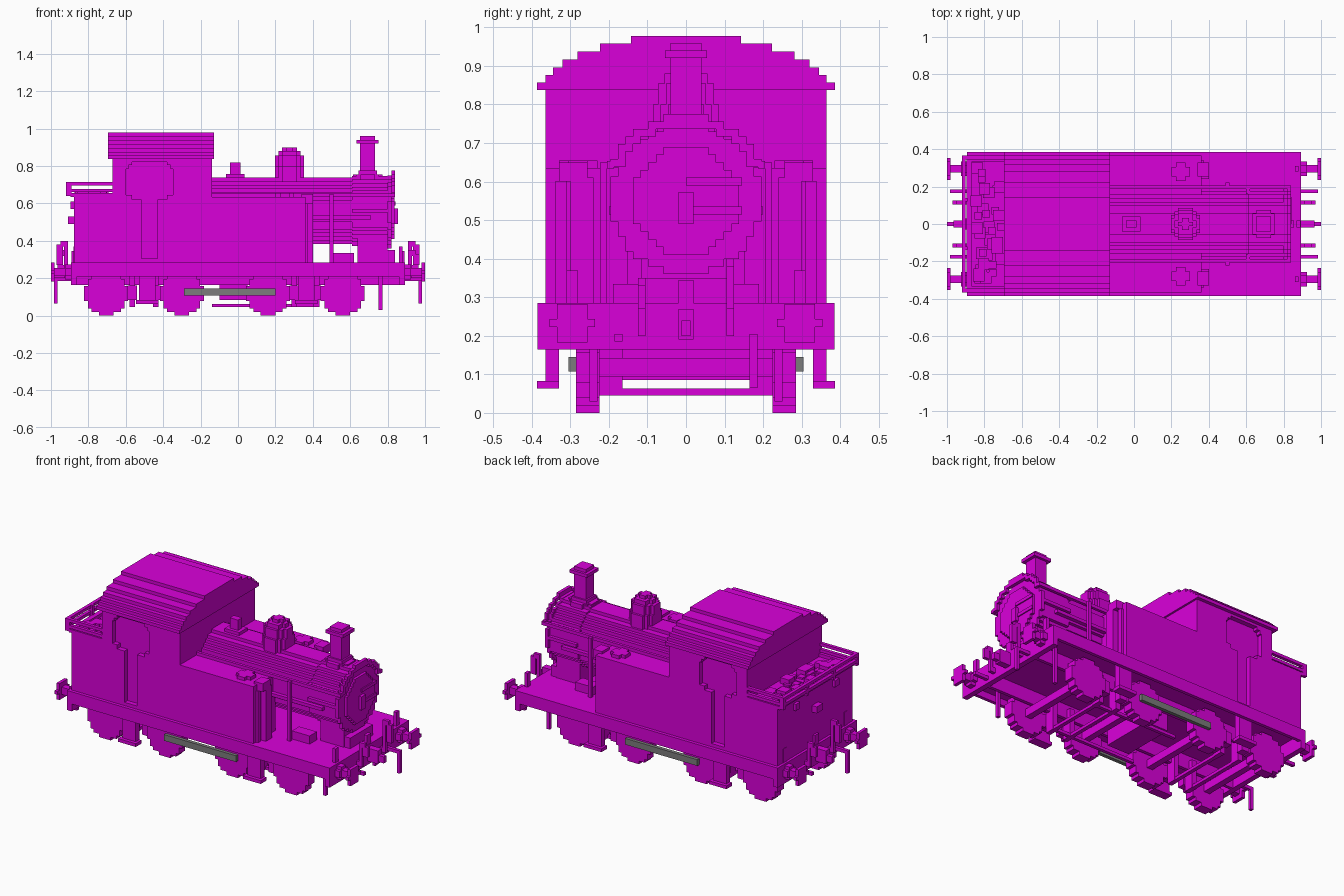
import bpy, bmesh, math, random

old = bpy.data.objects.get("Cube")
if old:
    bpy.data.objects.remove(old, do_unlink=True)

V = 0.0196  # step size of the blocky style


def material(name, rgb):
    m = bpy.data.materials.new(name)
    m.use_nodes = True
    m.diffuse_color = (*rgb, 1)
    m.node_tree.nodes["Principled BSDF"].inputs["Base Color"].default_value = (*rgb, 1)
    return m


MAGENTA = material("magenta", (0.7, 0.0, 0.7))
GREY = material("grey", (0.2, 0.2, 0.2))


def prism(name, axis, a, b, rows, mat=MAGENTA):
    """Stepped outline of rows (z0, z1, low, high), extruded from a to b along axis."""
    right, left = [], []
    for z0, z1, lo, hi in rows:
        for side, u in ((right, hi), (left, lo)):
            if len(side) > 1 and abs(side[-1][0] - u) < 1e-6:
                side[-1] = (u, z1)
            else:
                side += [(u, z0), (u, z1)]
    put = {"x": lambda u, w, d: (d, u, w), "y": lambda u, w, d: (u, d, w),
           "z": lambda u, w, d: (u, w, d)}[axis]
    bm = bmesh.new()
    face = bm.faces.new([bm.verts.new(put(u, w, a)) for u, w in right + left[::-1]])
    new = bmesh.ops.extrude_face_region(bm, geom=[face])["geom"]
    shift = put(0, 0, b - a)
    bmesh.ops.translate(bm, vec=shift, verts=[g for g in new if isinstance(g, bmesh.types.BMVert)])
    bmesh.ops.recalc_face_normals(bm, faces=bm.faces)
    me = bpy.data.meshes.new(name)
    bm.to_mesh(me)
    bm.free()
    me.materials.append(mat)
    ob = bpy.data.objects.new(name, me)
    bpy.context.collection.objects.link(ob)
    return ob


def box(name, x0, x1, y0, y1, z0, z1, mat=MAGENTA):
    return prism(name, "x", x0, x1, [(z0, z1, y0, y1)], mat)


def pair(name, x0, x1, y0, y1, z0, z1, mat=MAGENTA):
    box(name + "_left", x0, x1, y0, y1, z0, z1, mat)
    box(name + "_right", x0, x1, -y1, -y0, z0, z1, mat)


def disc(r, cu, cw, step=V):
    """Rows of a stepped circle."""
    n = max(2, round(2 * r / step))
    h = 2 * r / n
    rows = []
    for i in range(n):
        m = -r + (i + 0.5) * h
        w = max(1, round(math.sqrt(r * r - m * m) / step)) * step
        rows.append((cw - r + i * h, cw - r + (i + 1) * h, cu - w, cu + w))
    return rows


def sym(levels):
    """Rows from (z0, z1, half width)."""
    return [(a, b, -w, w) for a, b, w in levels]


# Footplate, valances, frames and buffer beams
box("footplate", -0.89, 0.89, -0.385, 0.385, 0.25, 0.285)
pair("valance", -0.89, 0.89, 0.365, 0.385, 0.21, 0.285)
pair("frame", -0.87, 0.87, 0.19, 0.21, 0.165, 0.255)
for s, end in ((1, "front"), (-1, "rear")):
    def ex(name, a, b, *rest):
        box(end + "_" + name, min(s * a, s * b), max(s * a, s * b), *rest)
    ex("buffer_beam", 0.86, 0.893, -0.385, 0.385, 0.165, 0.285)
    for y in (-0.295, 0.295):
        for nm, a, b, r in (("collar", 0.89, 0.925, 0.04), ("shank", 0.92, 0.985, 0.022), ("head", 0.98, 1.0, 0.05)):
            prism(end + "_buffer_" + nm, "x", s * a, s * b, disc(r, y, 0.233))
        ex("lamp_iron", 0.86, 0.88, y - 0.015, y + 0.015, 0.285, 0.37)
    # Coupling hook, pipes and hoses
    ex("hook", 0.89, 0.965, -0.02, 0.02, 0.19, 0.27)
    ex("hook_tip", 0.965, 1.0, -0.012, 0.012, 0.2, 0.24)
    ex("centre_lamp_iron", 0.87, 0.89, -0.02, 0.02, 0.285, 0.345)
    for y in (-0.115, 0.115):
        top = 0.4 if y * s > 0 else 0.35
        ex("pipe_post", 0.89, 0.93, y - 0.01, y + 0.01, 0.2, 0.23)
        ex("pipe_riser", 0.91, 0.93, y - 0.01, y + 0.01, 0.2, top)
        ex("pipe_bend", 0.91, 0.95, y - 0.01, y + 0.01, top - 0.03, top)
        ex("pipe_end", 0.935, 0.97, y - 0.01, y + 0.01, 0.27, top - 0.02)
    for y in (-0.175, 0.175):
        ex("hose_stub", 0.89, 0.985, y - 0.01, y + 0.01, 0.185, 0.205)
        if y * s > 0:
            ex("hose", 0.965, 0.985, y - 0.01, y + 0.01, 0.065, 0.205)
    pair(end + "_guard_iron", 0.762 * s - 0.01, 0.762 * s + 0.01, 0.23, 0.25, 0.03, 0.25)

# Wheels, axles, brake gear
for i, cx in enumerate((-0.705, -0.3, 0.16, 0.56)):
    for s in (-1, 1):
        prism(f"wheel_{i}", "y", s * 0.225, s * 0.285, disc(0.118, cx, 0.118))
    prism(f"axle_{i}", "y", -0.23, 0.23, disc(0.024, cx, 0.118))
    bx = cx + 0.14 if i % 2 == 0 else cx - 0.14
    pair(f"brake_hanger_{i}", bx - 0.015, bx + 0.015, 0.165, 0.225, 0.045, 0.22)
    pair(f"brake_block_{i}", bx - 0.025, bx + 0.025, 0.225, 0.27, 0.085, 0.16)
    box(f"brake_beam_{i}", bx - 0.012, bx + 0.012, -0.225, 0.225, 0.045, 0.063)
pair("brake_rod", -0.14, 0.42, 0.165, 0.185, 0.045, 0.063)
pair("coupling_rod", -0.29, 0.2, 0.283, 0.305, 0.107, 0.145, GREY)
box("ash_pan", -0.1, 0.05, -0.165, 0.165, 0.085, 0.25)

# Footsteps
for nm, a, b in (("cab", -0.545, -0.425), ("front", 0.305, 0.425)):
    pair(nm + "_step_hanger", a + 0.015, b - 0.015, 0.33, 0.365, 0.063, 0.25)
    pair(nm + "_step_tread", a, b, 0.33, 0.386, 0.063, 0.083)

# Cab core, side panels with keyhole doorways, and stepped roof
ARCH = [(0.837, 0.857, 0.386), (0.857, 0.876, 0.365), (0.876, 0.896, 0.345), (0.896, 0.917, 0.32),
        (0.917, 0.938, 0.282), (0.938, 0.958, 0.223), (0.958, 0.978, 0.143)]
core = [(0.285, 0.837, 0.335)] + [(a, b, w - 0.022) for a, b, w in ARCH[:-1]]
prism("cab", "x", -0.67, -0.14, sym(core))
prism("cab_roof", "x", -0.695, -0.128, sym(ARCH))
DOOR = [(0.285, 0.305, 0), (0.305, 0.62, 0.043), (0.62, 0.645, 0.093), (0.645, 0.785, 0.125),
        (0.785, 0.805, 0.113), (0.805, 0.822, 0.093), (0.822, 0.84, 0)]
for s in (-1, 1):
    prism("cab_side_fore", "y", s * 0.33, s * 0.365, [(a, b, -0.473 + w, -0.14) for a, b, w in DOOR])
    prism("cab_side_aft", "y", s * 0.33, s * 0.365, [(a, b, -0.67, -0.473 - w) for a, b, w in DOOR])

# Bunker with rails and coal
box("bunker", -0.877, -0.67, -0.365, 0.365, 0.285, 0.635)
pair("bunker_lip", -0.895, -0.67, 0.335, 0.365, 0.635, 0.655)
box("bunker_lip_rear", -0.895, -0.865, -0.365, 0.365, 0.635, 0.655)
for z in (0.66, 0.697):
    pair("bunker_rail", -0.92, -0.67, 0.345, 0.365, z, z + 0.018)
    box("bunker_rail_rear", -0.92, -0.9, -0.365, 0.365, z, z + 0.018)
for y in (-0.355, -0.13, 0.13, 0.355):
    box("rail_post", -0.92, -0.89, y - 0.01, y + 0.01, 0.64, 0.715)
random.seed(4)
for i in range(40):
    x, y, w = random.uniform(-0.85, -0.71), random.uniform(-0.31, 0.31), random.choice((0.02, 0.03))
    box("coal", x - w, x + w, y - w, y + w, 0.625, random.choice((0.645, 0.655, 0.67)))
box("rear_lamp_bracket", -0.91, -0.875, -0.03, 0.03, 0.49, 0.53)
pair("rear_bracket", -0.895, -0.875, 0.17, 0.21, 0.57, 0.61)

# Side tanks with fillers and front pipes
pair("side_tank", -0.14, 0.36, 0.15, 0.365, 0.285, 0.635)
for s in (-1, 1):
    prism("tank_filler", "z", 0.63, 0.655, disc(0.05, 0.25, s * 0.28, 0.025))
pair("tank_pipe", 0.36, 0.4, 0.24, 0.3, 0.285, 0.61)
pair("tank_pipe_top", 0.34, 0.4, 0.255, 0.33, 0.6, 0.65)
pair("tank_edge", 0.36, 0.375, 0.31, 0.34, 0.285, 0.6)

# Boiler, smokebox, saddle and door
CZ = 0.56
prism("boiler", "x", -0.14, 0.62, disc(0.178, 0, CZ))
prism("smokebox", "x", 0.61, 0.8, disc(0.187, 0, CZ))
prism("smokebox_front", "x", 0.8, 0.82, disc(0.195, 0, CZ - 0.005))
prism("smokebox_door", "x", 0.82, 0.836, disc(0.14, 0, CZ - 0.01))
for z in (0.515, 0.59):
    box("door_hinge", 0.836, 0.843, 0.0, 0.145, z, z + 0.02)
box("door_handle", 0.836, 0.855, -0.02, 0.02, 0.49, 0.573)
box("smokebox_saddle", 0.64, 0.8, -0.115, 0.115, 0.285, 0.42)
box("saddle_step", 0.78, 0.84, -0.11, 0.11, 0.285, 0.35)
pair("valve_box", 0.5, 0.62, 0.12, 0.19, 0.285, 0.335)
pair("handrail_stay", 0.49, 0.51, 0.205, 0.223, 0.285, 0.65)
pair("feed_pipe", 0.36, 0.71, 0.17, 0.2, 0.515, 0.535)

# Handrails: along the boiler and arched over the smokebox front
pair("handrail", -0.14, 0.84, 0.187, 0.205, 0.634, 0.654)
for s in (-1, 1):
    rows = []
    for i in range(4, 11):
        m = (i + 0.5) * V
        out = math.sqrt(max(0.0004, 0.213 ** 2 - m * m))
        inn = math.sqrt(max(0, 0.184 ** 2 - m * m))
        rows.append((CZ + i * V, CZ + (i + 1) * V, *sorted((s * round(inn / V) * V, s * max(2, round(out / V)) * V))))
    prism("handrail_arch", "x", 0.82, 0.84, rows)
pair("handrail_post", 0.6, 0.62, 0.16, 0.195, 0.635, 0.65)


# Dome and chimney foot as stacked stepped rounds, square chimney and safety valve
def stack(name, cx, levels):
    for z0, z1, r in levels:
        prism(name, "z", z0, z1, disc(r, cx, 0))


def square_stack(name, cx, levels):
    for z0, z1, hx, hy in levels:
        box(name, cx - hx, cx + hx, -hy, hy, z0, z1)


stack("chimney_foot", 0.693, [(0.72, 0.755, 0.075)])
square_stack("chimney", 0.693, [(0.75, 0.775, 0.05, 0.05), (0.77, 0.92, 0.04, 0.04),
                                (0.92, 0.94, 0.059, 0.055), (0.94, 0.96, 0.04, 0.04)])
stack("dome", 0.275, [(0.7, 0.8, 0.085), (0.8, 0.855, 0.072), (0.855, 0.88, 0.056), (0.88, 0.9, 0.032)])
square_stack("safety_valve", -0.014, [(0.72, 0.757, 0.05, 0.04), (0.757, 0.82, 0.028, 0.02)])
